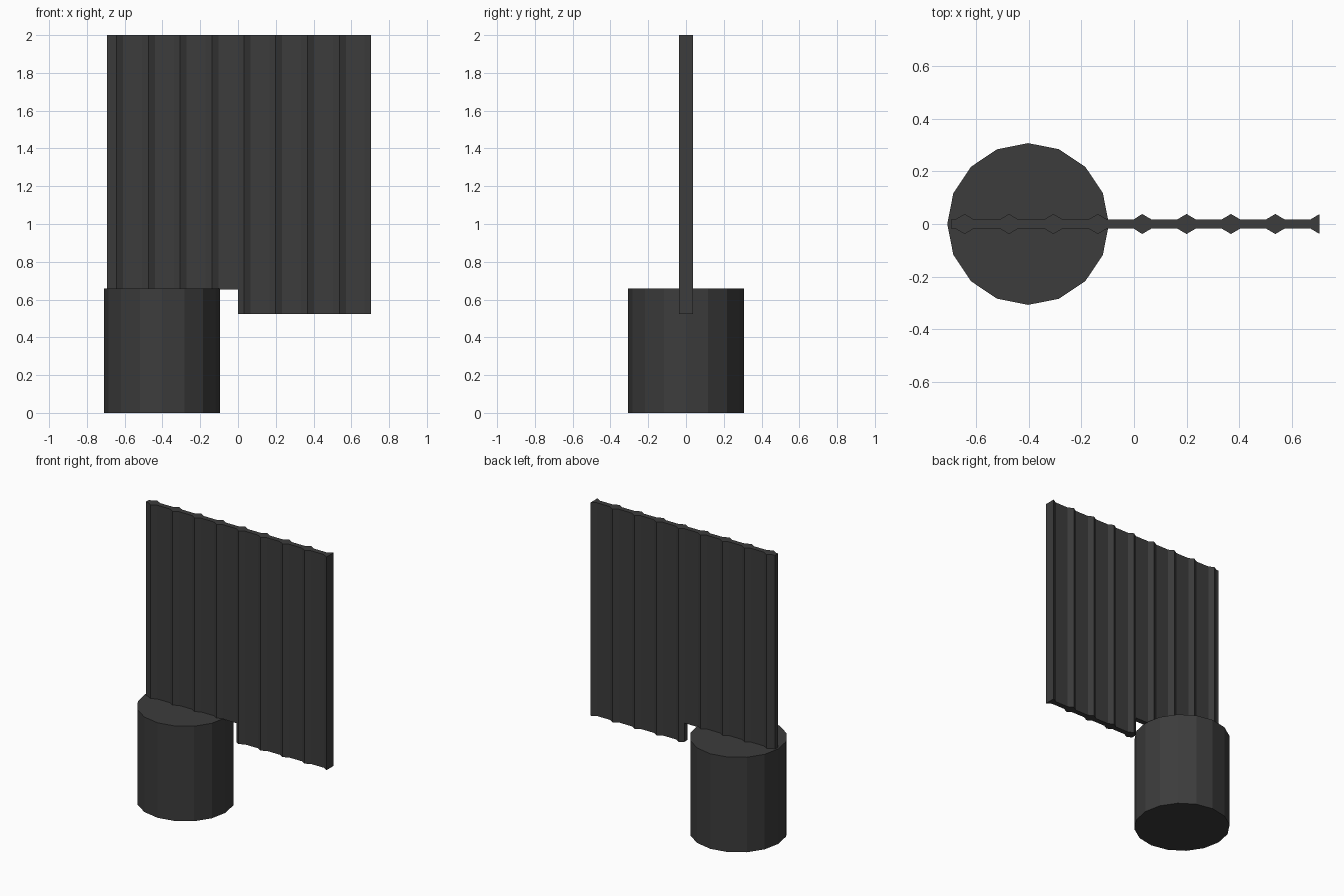
import bpy, bmesh

if "Cube" in bpy.data.objects:
    bpy.data.objects.remove(bpy.data.objects["Cube"])

dark = bpy.data.materials.new("dark_grey")
dark.diffuse_color = (0.045, 0.045, 0.045, 1)
dark.use_nodes = True
dark.node_tree.nodes["Principled BSDF"].inputs["Base Color"].default_value = dark.diffuse_color

# Sixteen-sided base drum
bpy.ops.mesh.primitive_cylinder_add(vertices=16, radius=0.307, depth=0.658,
                                    location=(-0.402, 0, 0.329))
drum = bpy.context.object
drum.name = "base_drum"
drum.data.materials.append(dark)

# Ribbed panel outline: (x, half thickness) stations, ribs repeat at a fixed pitch
THIN, THICK, RIB, PITCH = 0.018, 0.038, 0.034, 0.1685
stations = [(-0.694, THIN)]
for i in range(9):
    x = 0.705 - PITCH * (8 - i)
    start = 0.0 if i == 4 else x - RIB      # lower edge steps at x = 0
    stations += [(start, THIN), (x, THICK)]
    if i < 8:
        stations.append((x + RIB, THIN))

bm = bmesh.new()
pairs = [(bm.verts.new((x, -h, 2.0)), bm.verts.new((x, h, 2.0))) for x, h in stations]
faces = [bm.faces.new((a[0], b[0], b[1], a[1])) for a, b in zip(pairs, pairs[1:])]


def extrude_down(region, dz):
    geom = bmesh.ops.extrude_face_region(bm, geom=region, use_keep_orig=False)["geom"]
    verts = [g for g in geom if isinstance(g, bmesh.types.BMVert)]
    bmesh.ops.translate(bm, verts=verts, vec=(0, 0, -dz))
    return [g for g in geom if isinstance(g, bmesh.types.BMFace)]


# Full-width panel (top cap kept), then the longer right half
top = bmesh.ops.duplicate(bm, geom=faces)["geom"]
lower = extrude_down([g for g in top if isinstance(g, bmesh.types.BMFace)], 1.347)
old = [f for f in lower if f.calc_center_median().x > 0]
extrude_down(old, 0.13)
bmesh.ops.delete(bm, geom=[f for f in old if f.is_valid], context='FACES_ONLY')

# Weld the top cap and drop doubled cap faces
bmesh.ops.remove_doubles(bm, verts=bm.verts[:], dist=0.0005)
bmesh.ops.recalc_face_normals(bm, faces=bm.faces[:])
mesh = bpy.data.meshes.new("ribbed_panel")
bm.to_mesh(mesh)
bm.free()
panel = bpy.data.objects.new("ribbed_panel", mesh)
bpy.context.collection.objects.link(panel)
mesh.materials.append(dark)
